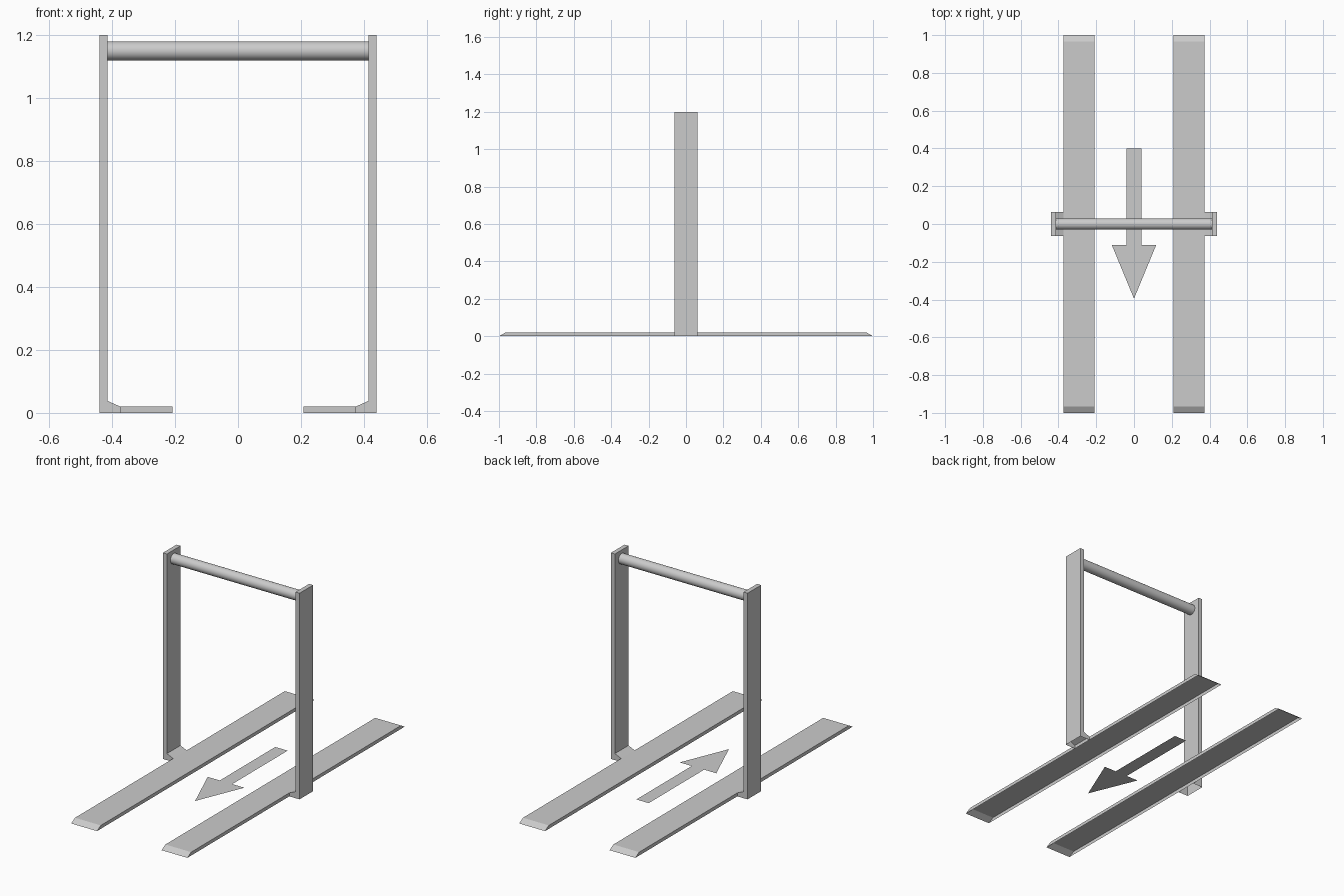
import bpy, bmesh, math

if "Cube" in bpy.data.objects:
    bpy.data.objects.remove(bpy.data.objects["Cube"])


def make_object(name, bm, mirror=False):
    bmesh.ops.recalc_face_normals(bm, faces=bm.faces)
    mesh = bpy.data.meshes.new(name)
    bm.to_mesh(mesh)
    bm.free()
    obj = bpy.data.objects.new(name, mesh)
    bpy.context.collection.objects.link(obj)
    if mirror:
        obj.modifiers.new("Mirror", 'MIRROR').use_axis[0] = True
    return obj


def extruded(points, offset, skip=()):
    """Extrude a closed profile; side faces listed in skip stay open."""
    bm = bmesh.new()
    a = [bm.verts.new(p) for p in points]
    b = [bm.verts.new([c + o for c, o in zip(p, offset)]) for p in points]
    bm.faces.new(a)
    bm.faces.new(b[::-1])
    n = len(points)
    for i in range(n):
        if i not in skip:
            j = (i + 1) % n
            bm.faces.new((a[i], b[i], b[j], a[j]))
    # open shells: make the normals point away from the hollow
    return bm


# Floor runners: hollow underneath, sloped ends
X_IN, X_OUT, T = 0.208, 0.374, 0.02
runner = [(X_IN, -1, 0), (X_IN, 1, 0), (X_IN, 0.965, T), (X_IN, -0.965, T)]
make_object("floor_runners", extruded(runner, (X_OUT - X_IN, 0, 0), skip={0}), True)

# Uprights with a small angled foot, open at the bottom and against the runner
W = 0.0625
section = [(0.44, 0), (X_OUT, 0), (X_OUT, T), (0.414, 0.038), (0.414, 1.2), (0.44, 1.2)]
upright = [(x, -W, z) for x, z in section]
make_object("uprights", extruded(upright, (0, 2 * W, 0), skip={0, 1}), True)

# Crossbar
bpy.ops.mesh.primitive_cylinder_add(vertices=32, radius=0.03, depth=0.83,
                                    end_fill_type='NOTHING', location=(0, 0, 1.15),
                                    rotation=(0, math.pi / 2, 0))
bar = bpy.context.object
bar.name = "crossbar"
bpy.ops.object.shade_smooth_by_angle()

# Flat direction arrow on the floor
half = [(0.04, 0.4), (0.04, -0.11), (0.118, -0.11)]
outline = half + [(0, -0.395)] + [(-x, y) for x, y in reversed(half)]
bm = bmesh.new()
face = bm.faces.new([bm.verts.new((x, y, 0)) for x, y in outline])
arrow = make_object("floor_arrow", bm)
if arrow.data.polygons[0].normal.z < 0:
    arrow.data.flip_normals()
